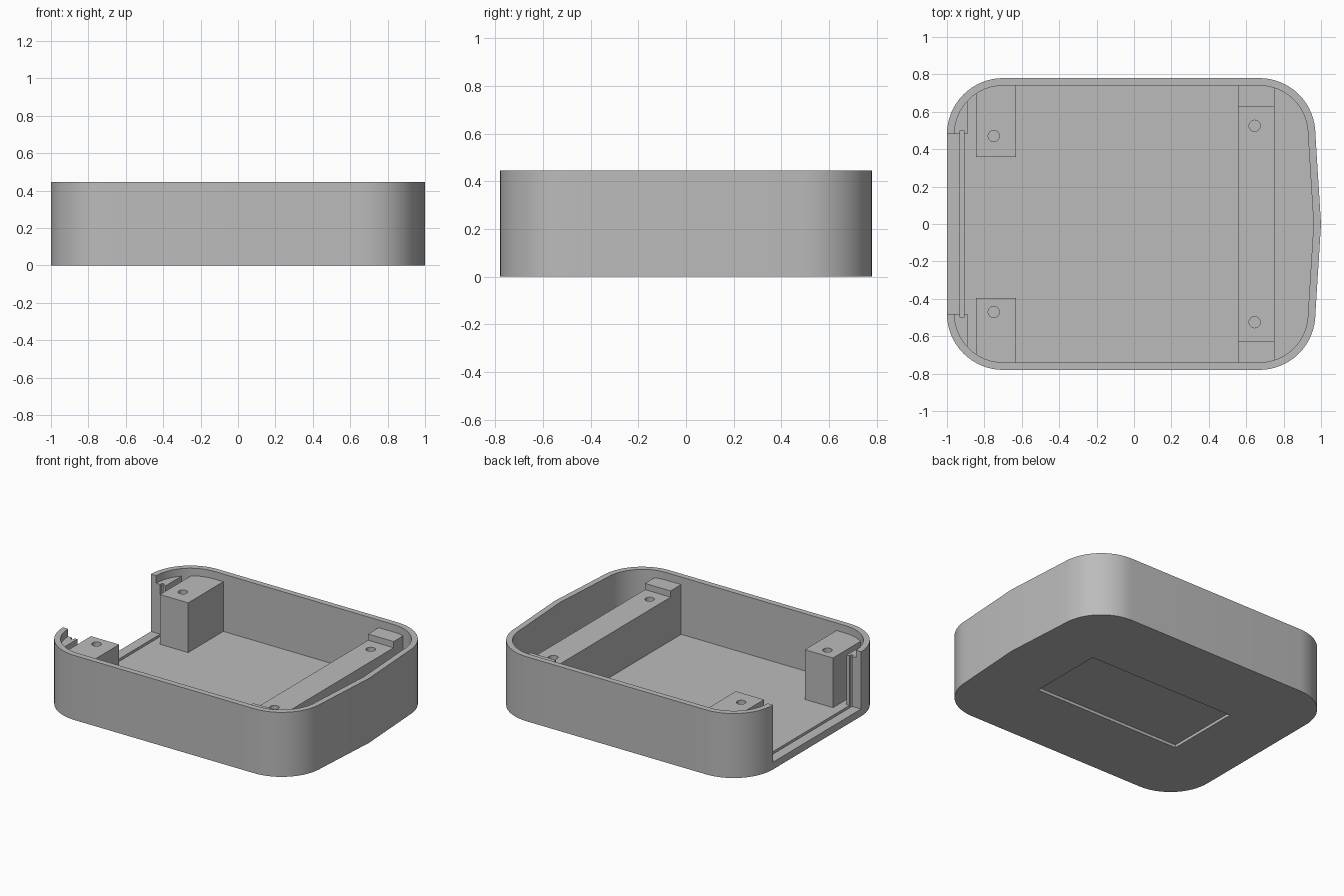
import bpy, bmesh, math

cube = bpy.data.objects.get("Cube")
if cube:
    bpy.data.objects.remove(cube, do_unlink=True)

HEIGHT, FLOOR, LEDGE, BAR_TOP = 0.445, 0.05, 0.393, 0.35

grey = bpy.data.materials.new("plain grey")
grey.use_nodes = True
grey.diffuse_color = (0.5, 0.5, 0.5, 1)
grey.node_tree.nodes["Principled BSDF"].inputs["Base Color"].default_value = (0.5, 0.5, 0.5, 1)


def prism(name, points, z0, z1):
    """Extrude a flat outline from z0 to z1."""
    bm = bmesh.new()
    face = bm.faces.new([bm.verts.new((x, y, z0)) for x, y in points])
    top = bmesh.ops.extrude_face_region(bm, geom=[face])["geom"]
    verts = [v for v in top if isinstance(v, bmesh.types.BMVert)]
    bmesh.ops.translate(bm, vec=(0, 0, z1 - z0), verts=verts)
    bmesh.ops.recalc_face_normals(bm, faces=bm.faces)
    mesh = bpy.data.meshes.new(name)
    bm.to_mesh(mesh)
    bm.free()
    mesh.materials.append(grey)
    obj = bpy.data.objects.new(name, mesh)
    bpy.context.collection.objects.link(obj)
    return obj


def box(name, x0, x1, y0, y1, z0, z1):
    y0, y1 = sorted((y0, y1))
    return prism(name, [(x0, y0), (x1, y0), (x1, y1), (x0, y1)], z0, z1)


def peg(x, y, z0):
    ring = [i * math.tau / 24 for i in range(24)]
    return prism("hole_cutter", [(x + 0.03 * math.cos(a), y + 0.03 * math.sin(a)) for a in ring], z0, 0.6)


def outline(inset):
    """Rounded plan with a shallow point in the middle of the +x side."""
    radius, steps, pts = 0.3 - inset, 16, []
    corners = [(0.67, 0.48, 0), (-0.7, 0.48, 1), (-0.7, -0.48, 2), (0.67, -0.48, 3)]
    for cx, cy, quarter in corners:
        for i in range(steps + 1):
            a = (quarter + i / steps) * math.pi / 2
            pts.append((cx + radius * math.cos(a), cy + radius * math.sin(a)))
    pts.append((1 - inset, 0))
    return pts


def combine(obj, other, operation="DIFFERENCE"):
    """Apply a boolean and discard the helper."""
    mod = obj.modifiers.new("cut", "BOOLEAN")
    mod.operation, mod.solver, mod.object = operation, "EXACT", other
    bpy.ops.object.select_all(action="DESELECT")
    bpy.context.view_layer.objects.active = obj
    obj.select_set(True)
    bpy.ops.object.modifier_apply(modifier=mod.name)
    bpy.data.objects.remove(other, do_unlink=True)


def fit(obj):
    """Trim a part so that it ends inside the wall."""
    combine(obj, prism("trim", outline(0.02), 0, HEIGHT), "INTERSECT")
    return obj


def groove():
    return box("groove_cutter", -0.93, -0.91, -0.5, 0.5, 0.03, 0.6)


# Tray shell with an open end, panel groove and underside label recess
shell = prism("tray_shell", outline(0), 0, HEIGHT)
combine(shell, prism("cavity", outline(0.04), FLOOR, 0.6))
combine(shell, box("opening", -1.1, -0.9, -0.48, 0.48, FLOOR, 0.6))
combine(shell, groove())
combine(shell, box("label_recess", -0.56, 0.56, -0.265, 0.265, -0.1, 0.02))
parts = [shell]

for side, label, post_y in ((1, "back", 0.357), (-1, "front", 0.395)):
    # Grooved jambs beside the opening
    jamb = fit(box(label + "_jamb", -1.1, -0.89, side * 0.48, side * 0.9, FLOOR, LEDGE))
    combine(jamb, groove())
    # Screw posts
    post = fit(box(label + "_screw_post", -0.845, -0.63, side * post_y, side * 0.9, FLOOR, LEDGE))
    combine(post, peg(-0.75, side * 0.47, 0.15))
    # Raised ends of the cross bar
    pad = fit(box(label + "_bar_pad", 0.555, 0.75, side * 0.625, side * 0.9, BAR_TOP, LEDGE))
    parts += [jamb, post, pad]

# Cross bar with two screw holes
bar = fit(box("cross_bar", 0.555, 0.75, -0.9, 0.9, FLOOR, BAR_TOP))
for side in (1, -1):
    combine(bar, peg(0.645, side * 0.525, 0.15))
parts.append(bar)

# Smooth rounded walls, crisp edges
bpy.ops.object.select_all(action="DESELECT")
for part in parts:
    part.select_set(True)
bpy.context.view_layer.objects.active = shell
bpy.ops.object.shade_smooth_by_angle(angle=math.radians(30))
